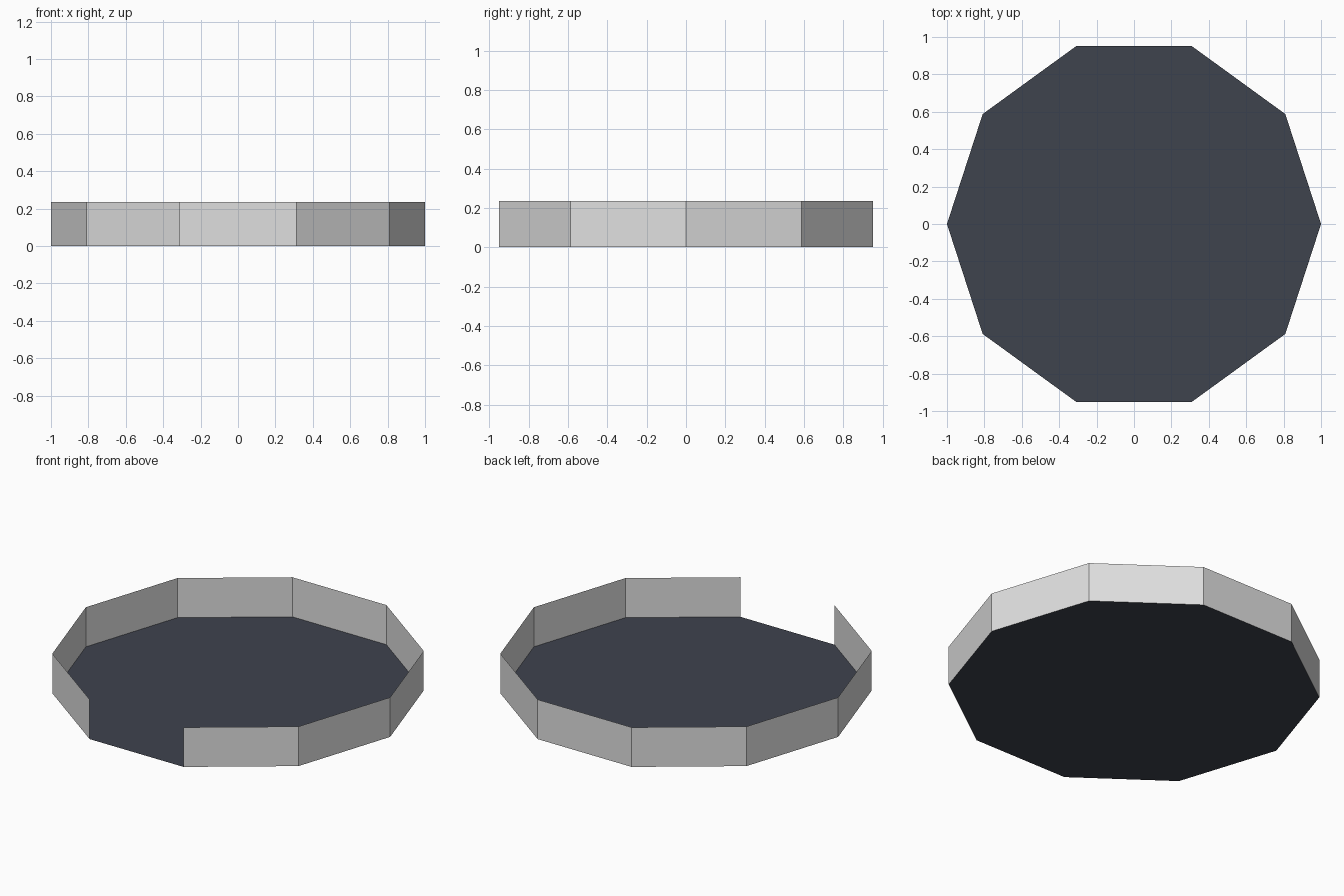
import bpy, bmesh, math

if "Cube" in bpy.data.objects:
    bpy.data.objects.remove(bpy.data.objects["Cube"])

SIDES, RADIUS, HEIGHT = 10, 1.0, 0.235
GAP = 7  # side facing the front (-y) is left open


def material(name, rgb):
    m = bpy.data.materials.new(name)
    m.diffuse_color = (*rgb, 1)
    m.use_nodes = True
    m.node_tree.nodes["Principled BSDF"].inputs["Base Color"].default_value = m.diffuse_color
    return m


def make_object(name, bm, mat):
    mesh = bpy.data.meshes.new(name)
    bm.to_mesh(mesh)
    bm.free()
    mesh.materials.append(mat)
    obj = bpy.data.objects.new(name, mesh)
    bpy.context.collection.objects.link(obj)
    return obj


def ring(bm, z):
    step = math.tau / SIDES
    return [bm.verts.new((RADIUS * math.cos(i * step), RADIUS * math.sin(i * step), z))
            for i in range(SIDES)]


# Flat ten-sided floor
bm = bmesh.new()
bm.faces.new(ring(bm, 0))
make_object("floor", bm, material("dark slate", (0.049, 0.056, 0.076)))

# Thin upright wall panels with an entrance gap at the front
bm = bmesh.new()
low, high = ring(bm, 0), ring(bm, HEIGHT)
for i in range(SIDES):
    if i != GAP:
        j = (i + 1) % SIDES
        bm.faces.new((low[i], low[j], high[j], high[i]))
make_object("wall", bm, material("light grey", (0.74, 0.74, 0.74)))
